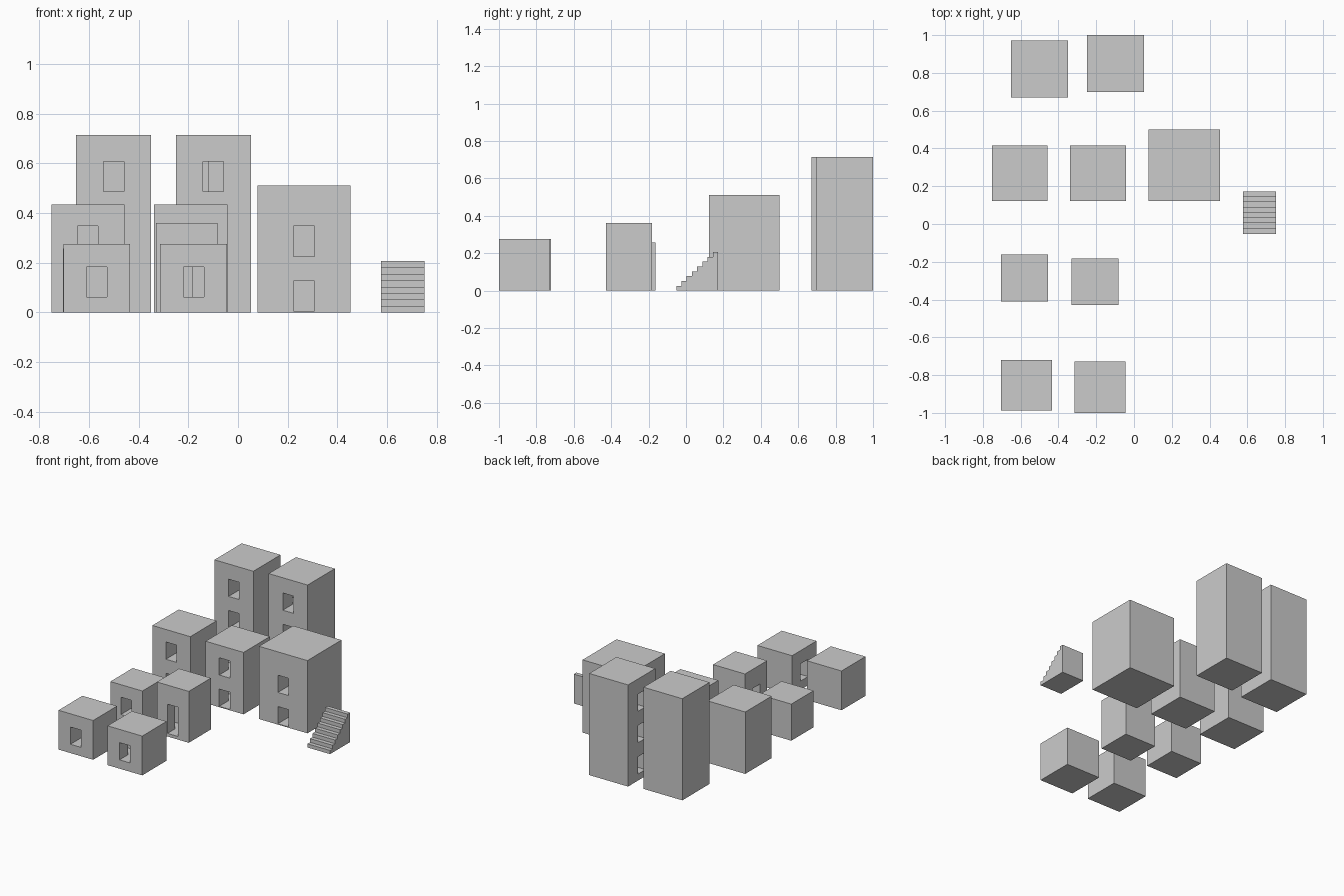
import bpy, bmesh
from mathutils import Matrix, Vector

if "Cube" in bpy.data.objects:
    bpy.data.objects.remove(bpy.data.objects["Cube"])

WIN_W = 0.083    # window width
WIN_H = 0.121    # window height
DEPTH = 0.13     # recess depth


def boxes(name, spans):
    """One mesh object from (low corner, high corner) boxes."""
    bm = bmesh.new()
    for lo, hi in spans:
        lo, hi = Vector(lo), Vector(hi)
        m = Matrix.Translation((lo + hi) / 2) @ Matrix.Diagonal((*(hi - lo), 1))
        bmesh.ops.create_cube(bm, size=1, matrix=m)
    me = bpy.data.meshes.new(name)
    bm.to_mesh(me)
    bm.free()
    ob = bpy.data.objects.new(name, me)
    bpy.context.collection.objects.link(ob)
    return ob


def carve(ob, cutter):
    cutter.hide_render = True
    mod = ob.modifiers.new("openings", 'BOOLEAN')
    mod.operation = 'DIFFERENCE'
    mod.solver = 'EXACT'
    mod.object = cutter
    bpy.context.view_layer.objects.active = ob
    bpy.ops.object.modifier_apply(modifier=mod.name)
    bpy.data.objects.remove(cutter)


def house(name, x0, x1, y0, y1, h, sills, side, win_h=WIN_H):
    """Block with recessed windows in front and, optionally, on the left."""
    ob = boxes(name, [((x0, y0, 0), (x1, y1, h))])
    cx, cy, w = (x0 + x1) / 2, (y0 + y1) / 2, WIN_W / 2
    carve(ob, boxes("front_cutter", [((cx - w, y0 - 0.05, z), (cx + w, y0 + DEPTH, z + win_h))
                                     for z in sills]))
    if side:
        carve(ob, boxes("side_cutter", [((x0 - 0.05, cy - w, z), (x0 + DEPTH, cy + w, z + win_h))
                                        for z in sills]))


TALL, MID, LOW = (0.046, 0.266, 0.486), (0.006, 0.226), (0.062,)

# three-storey towers at the back
house("tower_left", -0.652, -0.350, 0.67, 0.972, 0.714, TALL, False)
house("tower_right", -0.250, 0.052, 0.698, 1.0, 0.714, TALL, True)
# two-storey houses and the large house
house("house_left", -0.752, -0.457, 0.123, 0.416, 0.435, MID, False)
house("house_right", -0.338, -0.043, 0.123, 0.416, 0.435, MID, True)
house("large_house", 0.078, 0.454, 0.122, 0.5, 0.511, MID, False)
# small houses, the right one with a tall doorway
house("small_house_left", -0.705, -0.456, -0.410, -0.162, 0.257, (0.048,), False)
house("small_house_right", -0.331, -0.083, -0.428, -0.182, 0.361, (0.022,), True, 0.205)
# front cottages
house("cottage_left", -0.704, -0.435, -0.987, -0.721, 0.276, LOW, False)
house("cottage_right", -0.314, -0.044, -1.0, -0.729, 0.276, LOW, True)

# solid staircase extruded from a stepped profile
N, Y0, Y1, H = 8, -0.052, 0.172, 0.206
profile = [(Y0, 0)]
for i in range(N):
    z = H * (i + 1) / N
    profile += [(Y0 + (Y1 - Y0) * i / N, z), (Y0 + (Y1 - Y0) * (i + 1) / N, z)]
profile.append((Y1, 0))
bm = bmesh.new()
face = bm.faces.new([bm.verts.new((0.577, y, z)) for y, z in profile])
res = bmesh.ops.extrude_face_region(bm, geom=[face], use_keep_orig=True)
bmesh.ops.translate(bm, vec=(0.175, 0, 0),
                    verts=[v for v in res["geom"] if isinstance(v, bmesh.types.BMVert)])
bmesh.ops.recalc_face_normals(bm, faces=bm.faces)
me = bpy.data.meshes.new("staircase")
bm.to_mesh(me)
bm.free()
bpy.context.collection.objects.link(bpy.data.objects.new("staircase", me))
